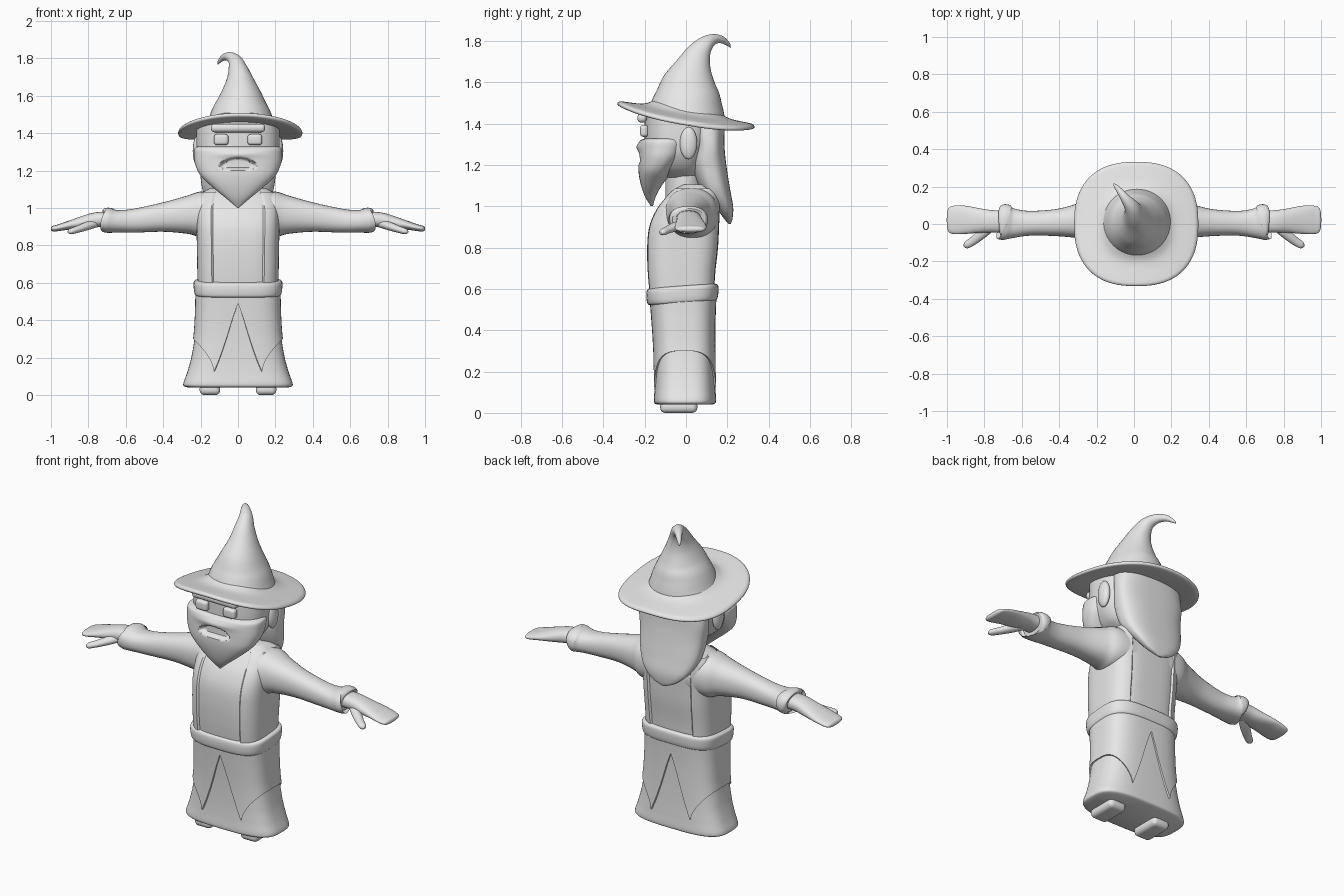
import bpy, bmesh, math
from mathutils import Vector

CLAY = bpy.data.materials.new("light grey")
CLAY.diffuse_color = (0.8, 0.8, 0.8, 1)
TAU = 2 * math.pi


def finish(name, bm, angle=50):
    bmesh.ops.recalc_face_normals(bm, faces=bm.faces)
    me = bpy.data.meshes.new(name)
    bm.to_mesh(me)
    bm.free()
    me.materials.append(CLAY)
    ob = bpy.data.objects.new(name, me)
    bpy.context.collection.objects.link(ob)
    bpy.ops.object.select_all(action='DESELECT')
    ob.select_set(True)
    bpy.context.view_layer.objects.active = ob
    bpy.ops.object.shade_smooth_by_angle(angle=math.radians(angle))
    return ob


def spline(rows, steps=8):
    """Catmull-Rom through rows of numbers."""
    out = []
    for i in range(len(rows) - 1):
        a, b = rows[max(i - 1, 0)], rows[i]
        c, d = rows[i + 1], rows[min(i + 2, len(rows) - 1)]
        for k in range(steps):
            t = k / steps
            out.append([q + 0.5 * t * (r - p + t * (2*p - 5*q + 4*r - s + t * (3*(q - r) + s - p)))
                        for p, q, r, s in zip(a, b, c, d)])
    return out + [list(rows[-1])]


def sup(th, n):
    c, s = math.cos(th), math.sin(th)
    return (math.copysign(abs(c) ** (2 / n), c), math.copysign(abs(s) ** (2 / n), s))


def skin(name, rings, closed=True, caps=True, warp=None, angle=50):
    bm = bmesh.new()
    vs = [[bm.verts.new(warp(Vector(p)) if warp else p) for p in r] for r in rings]
    n = len(vs[0])
    for a, b in zip(vs, vs[1:]):
        for j in range(n if closed else n - 1):
            k = (j + 1) % n
            bm.faces.new((a[j], a[k], b[k], b[j]))
    if caps:
        bm.faces.new(vs[0])
        bm.faces.new(vs[-1])
    return finish(name, bm, angle)


def stack(name, rows, n=2.0, warp=None, seg=64):
    """Horizontal sections: (z, y_front, y_back, half_width)."""
    rings = [[(rx * c, (f + b) / 2 + (b - f) / 2 * s, z)
              for c, s in (sup(TAU * j / seg, n) for j in range(seg))]
             for z, f, b, rx in spline(rows)]
    return skin(name, rings, warp=warp)


def tube(name, rows, ref, side=1, n=2.0, seg=32):
    """Sections along a path: (x, y, z, radius_a, radius_b)."""
    pts = spline(rows)
    P = [Vector(r[:3]) for r in pts]
    rings = []
    for i, r in enumerate(pts):
        t = (P[min(i + 1, len(P) - 1)] - P[max(i - 1, 0)]).normalized()
        b = Vector(ref).cross(t).normalized()
        c = t.cross(b)
        ring = []
        for j in range(seg):
            u, v = sup(TAU * j / seg, n)
            p = P[i] + b * u * r[3] + c * v * r[4]
            ring.append((p.x * side, p.y, p.z))
        rings.append(ring)
    return skin(name, rings)


def shell(name, prof, n, thetas, low, top, off, closed):
    """Thin garment layer over a stacked profile."""
    dense = spline(prof)

    def at(z):
        for a, b in zip(dense, dense[1:]):
            if a[0] <= z <= b[0]:
                t = (z - a[0]) / max(b[0] - a[0], 1e-6)
                return [p + (q - p) * t for p, q in zip(a, b)]
        return dense[-1]
    rings = []
    for i in range(-1, 25):
        ring = []
        for j, th in enumerate(thetas):
            z = low(th) + (top - low(th)) * max(i, 0) / 24
            _, f, b, rx = at(z)
            edge = i < 0 or (not closed and j in (0, len(thetas) - 1))
            o = -0.012 if edge else off
            c, s = sup(th, n)
            ring.append(((rx + o) * c, (f + b) / 2 + ((b - f) / 2 + o) * s, z))
        rings.append(ring)
    return skin(name, rings, closed, caps=False)


def rounded_box(name, loc, size, r):
    bm = bmesh.new()
    bmesh.ops.create_cube(bm, size=1)
    for v in bm.verts:
        v.co = Vector([a * b + c for a, b, c in zip(v.co, size, loc)])
    bmesh.ops.bevel(bm, geom=bm.edges[:], offset=r, segments=5, profile=0.5, affect='EDGES')
    return finish(name, bm, 60)


def ball(name, loc, rad):
    bm = bmesh.new()
    bmesh.ops.create_uvsphere(bm, u_segments=28, v_segments=16, radius=1)
    for v in bm.verts:
        v.co = Vector([a * b + c for a, b, c in zip(v.co, rad, loc)])
    return finish(name, bm)


# Robe skirt, and the pointed overskirt lying on it
ROBE = [(0.04, -0.14, 0.13, 0.27), (0.055, -0.155, 0.145, 0.293), (0.12, -0.152, 0.142, 0.272),
        (0.2, -0.15, 0.138, 0.25), (0.32, -0.152, 0.135, 0.23), (0.45, -0.16, 0.135, 0.222),
        (0.57, -0.17, 0.14, 0.22)]
stack("robe_skirt", ROBE, 3.2)


def hem(th):
    u = 0.235 * abs(sup(th, 3.2)[0])
    if u < 0.11:
        return 0.12 + 0.37 * (1 - (u / 0.11) ** 1.15)
    return 0.12 + 0.18 * min(1, (u - 0.11) / 0.125) ** 0.6


shell("overskirt", ROBE, 3.2, [TAU * j / 192 for j in range(192)], hem, 0.565, 0.008, True)

# Belt, leaning slightly forward
stack("belt", [(0.532, -0.165, 0.13, 0.21), (0.54, -0.185, 0.15, 0.23), (0.575, -0.192, 0.157, 0.237),
               (0.608, -0.188, 0.154, 0.235), (0.618, -0.165, 0.13, 0.21)], 3.4,
      lambda p: Vector((p.x, p.y, p.z + 0.07 * p.y)))

# Torso and the open vest on each side
TORSO = [(0.57, -0.175, 0.135, 0.205), (0.68, -0.185, 0.142, 0.208), (0.8, -0.188, 0.155, 0.21),
         (0.9, -0.178, 0.16, 0.212), (0.98, -0.145, 0.163, 0.212), (1.04, -0.1, 0.16, 0.205),
         (1.08, -0.06, 0.145, 0.19), (1.105, -0.02, 0.11, 0.15)]
stack("torso", TORSO, 3.4)
for side, mid in (("right", 0), ("left", math.pi)):
    shell("vest_" + side, TORSO, 3.4, [mid + 1.12 * (j / 24 - 1) for j in range(49)],
          lambda th: 0.6, 1.085, 0.01, False)

for side, nm in ((1, "right"), (-1, "left")):
    # Sleeve with flared cuff
    tube("sleeve_" + nm, [(0.1, 0.03, 0.965, 0.13, 0.12), (0.2, 0.025, 0.965, 0.125, 0.122),
                          (0.27, 0.018, 0.962, 0.1, 0.102), (0.4, 0.008, 0.95, 0.074, 0.078),
                          (0.55, 0.004, 0.932, 0.066, 0.064), (0.64, 0.004, 0.928, 0.078, 0.06),
                          (0.685, 0.008, 0.932, 0.094, 0.066), (0.7, 0.012, 0.935, 0.095, 0.066),
                          (0.712, 0.012, 0.933, 0.078, 0.055), (0.7, 0.012, 0.933, 0.06, 0.045)][:9],
         (0, 0, 1), side, 2.3)
    # Mitten hand and thumb
    tube("hand_" + nm, [(0.68, 0.012, 0.94, 0.06, 0.04), (0.76, 0.014, 0.936, 0.06, 0.04),
                        (0.83, 0.018, 0.922, 0.066, 0.034), (0.9, 0.022, 0.908, 0.075, 0.024),
                        (0.96, 0.022, 0.894, 0.076, 0.018), (0.99, 0.022, 0.888, 0.065, 0.015),
                        (1.0, 0.022, 0.886, 0.035, 0.006)], (0, 0, 1), side, 2.3)
    tube("thumb_" + nm, [(0.76, -0.01, 0.918, 0.025, 0.022), (0.81, -0.05, 0.902, 0.027, 0.022),
                         (0.86, -0.09, 0.885, 0.023, 0.018), (0.895, -0.113, 0.874, 0.019, 0.015),
                         (0.908, -0.121, 0.87, 0.006, 0.005)], (0, 0, 1), side)
    # Foot, ear, eye
    rounded_box("foot_" + nm, (side * 0.15, -0.035, 0.03), (0.11, 0.18, 0.06), 0.025)
    ball("ear_" + nm, (side * 0.218, 0.012, 1.305), (0.024, 0.042, 0.078))
    rounded_box("eye_" + nm, (side * 0.09, -0.202, 1.365), (0.078, 0.04, 0.058), 0.016)


# Head and hair follow the lean of the hat brim
def lean(p):
    k = max(0, min(1, (p.z - 1.3) / 0.1))
    return Vector((p.x, p.y, p.z - 0.17 * p.y * k))


stack("neck", [(1.04, -0.1, 0.08, 0.11), (1.2, -0.1, 0.08, 0.11)])
stack("head", [(1.14, -0.13, 0.06, 0.1), (1.18, -0.17, 0.08, 0.165), (1.25, -0.195, 0.1, 0.21),
               (1.33, -0.2, 0.13, 0.222), (1.425, -0.2, 0.14, 0.222)], 2.6, lean)
stack("hair", [(0.915, 0.205, 0.217, 0.01), (0.945, 0.18, 0.226, 0.08), (1.0, 0.14, 0.228, 0.14),
               (1.08, 0.07, 0.214, 0.185), (1.2, 0.03, 0.195, 0.205), (1.3, 0.04, 0.186, 0.215),
               (1.425, 0.02, 0.188, 0.205)], 2.7, lean)


# Beard with a sunken mouth under a moustache
def mouth(p):
    if p.y < -0.1:
        d = (p.x / 0.095) ** 2 + ((p.z - 1.238 + 1.5 * p.x ** 2) / 0.03) ** 2
        p.y += 0.03 * max(0, min(1, (1.15 - d) / 0.4))
        p.y -= 0.012 * math.exp(-((p.z - 1.287) / 0.02) ** 2 - (p.x / 0.11) ** 2)
    return p


stack("beard", [(1.0, -0.17, -0.16, 0.004), (1.05, -0.2, -0.145, 0.062), (1.11, -0.22, -0.11, 0.135),
                (1.17, -0.23, -0.06, 0.198), (1.23, -0.23, -0.01, 0.228), (1.28, -0.228, 0.015, 0.235),
                (1.315, -0.222, 0.02, 0.233), (1.328, -0.2, 0.01, 0.215)], 2.4, mouth, 160)
rounded_box("brow", (0, -0.212, 1.427), (0.29, 0.045, 0.045), 0.02)

# Hat: curled cone and tilted, drooping brim
tube("hat_cone", [(0.015, 0, 1.42, 0.195, 0.19), (0.015, 0.004, 1.47, 0.175, 0.18),
                  (0.015, 0.01, 1.53, 0.152, 0.16), (0.015, 0.018, 1.6, 0.115, 0.132),
                  (0.01, 0.038, 1.68, 0.075, 0.087), (0.0, 0.062, 1.74, 0.052, 0.06),
                  (-0.015, 0.095, 1.785, 0.037, 0.04), (-0.045, 0.135, 1.808, 0.025, 0.026),
                  (-0.075, 0.175, 1.805, 0.017, 0.017), (-0.1, 0.205, 1.783, 0.009, 0.009),
                  (-0.108, 0.215, 1.768, 0.002, 0.002)], (0, 1, 0), 1, 2.1, 48)
BRIM = [(0.15, 0.035), (0.19, 0.012), (0.23, 0.003), (0.3, 0.0), (0.322, -0.003), (0.332, -0.014),
        (0.322, -0.026), (0.28, -0.03), (0.2, -0.03), (0.1, -0.03)]
brim_rings = []
for r, dz in spline(BRIM, 4):
    ring = []
    for j in range(80):
        c, s = sup(TAU * j / 80, 2.45)
        x, y = r * c, r * s
        ring.append((x + 0.012, y, 1.455 + dz - 0.17 * y - 0.04 * (x / 0.33) ** 2))
    brim_rings.append(ring)
skin("hat_brim", brim_rings)
